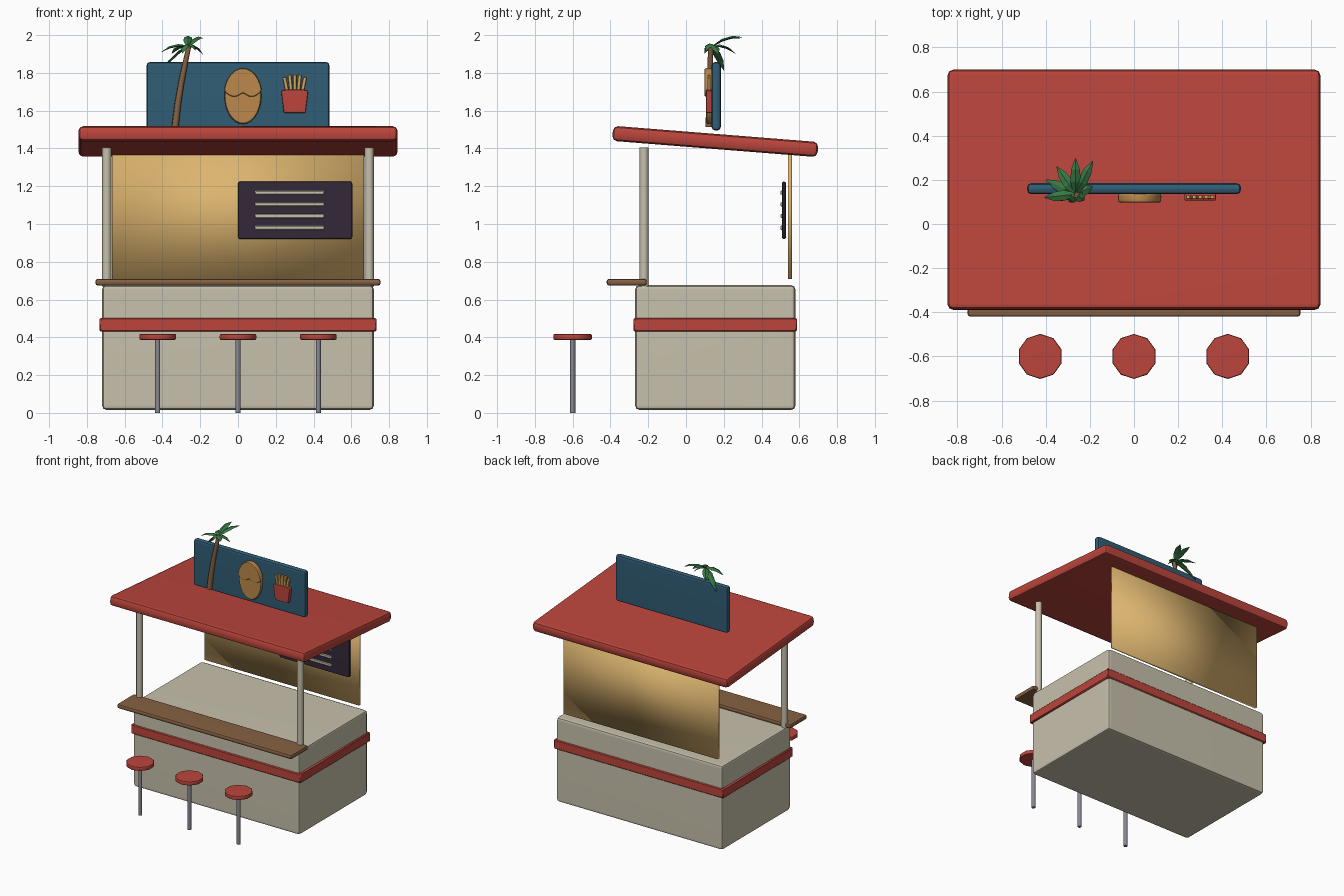
import bpy, bmesh, math
from mathutils import Vector, Matrix

if "Cube" in bpy.data.objects:
    bpy.data.objects.remove(bpy.data.objects["Cube"], do_unlink=True)


def material(name, r, g, b):
    m = bpy.data.materials.new(name)
    m.use_nodes = True
    m.diffuse_color = (r, g, b, 1)
    bsdf = m.node_tree.nodes["Principled BSDF"]
    bsdf.inputs["Base Color"].default_value = (r, g, b, 1)
    bsdf.inputs["Roughness"].default_value = 0.7
    return m


RED = material("red", 0.50, 0.06, 0.045)
CREAM = material("cream", 0.57, 0.53, 0.41)
GOLD = material("golden_wall", 0.72, 0.46, 0.16)
WOOD = material("wood_brown", 0.24, 0.12, 0.055)
DARK = material("dark_board", 0.035, 0.022, 0.04)
METAL = material("grey_metal", 0.25, 0.25, 0.29)
BLUE = material("sign_blue", 0.03, 0.11, 0.18)
GREEN = material("leaf_green", 0.04, 0.19, 0.06)
BUN = material("bun_brown", 0.50, 0.25, 0.07)
FRY = material("fry_yellow", 0.70, 0.40, 0.11)


def finish(bm, name, mat, bevel=0.0, segments=2, smooth=0.7):
    """Bevel the sharp edges, shade and link the object."""
    bmesh.ops.recalc_face_normals(bm, faces=bm.faces)
    if bevel:
        edges = [e for e in bm.edges if e.calc_face_angle(0) > 0.7]
        bmesh.ops.bevel(bm, geom=edges, offset=bevel, segments=segments,
                        profile=0.5, affect='EDGES', clamp_overlap=True)
    mesh = bpy.data.meshes.new(name)
    bm.to_mesh(mesh)
    bm.free()
    mesh.materials.append(mat)
    if smooth:
        mesh.shade_smooth()
        mesh.set_sharp_from_angle(angle=smooth)
    ob = bpy.data.objects.new(name, mesh)
    bpy.context.scene.collection.objects.link(ob)
    if bevel:
        ob.modifiers.new("weighted", 'WEIGHTED_NORMAL').keep_sharp = True
    return ob


def box(name, mat, x, y, z, bevel=0.0, **kw):
    """Box from (min, max) ranges."""
    bm = bmesh.new()
    size = [b - a for a, b in (x, y, z)]
    mid = [(a + b) / 2 for a, b in (x, y, z)]
    bmesh.ops.create_cube(bm, size=1, matrix=Matrix.Diagonal((*size, 1)))
    ob = finish(bm, name, mat, bevel, **kw)
    ob.location = mid
    return ob


def cylinder(name, mat, x, y, z, radius, sides, bevel=0.0):
    bm = bmesh.new()
    bmesh.ops.create_cone(bm, cap_ends=True, segments=sides, radius1=radius,
                          radius2=radius, depth=z[1] - z[0])
    ob = finish(bm, name, mat, bevel)
    ob.location = (x, y, (z[0] + z[1]) / 2)
    return ob


def plate(name, mat, outline, y, bevel):
    """Outline in x and z, extruded from front to back."""
    bm = bmesh.new()
    face = bm.faces.new([bm.verts.new((px, y[0], pz)) for px, pz in outline])
    ext = bmesh.ops.extrude_face_region(bm, geom=[face])
    verts = [v for v in ext["geom"] if isinstance(v, bmesh.types.BMVert)]
    bmesh.ops.translate(bm, verts=verts, vec=(0, y[1] - y[0], 0))
    return finish(bm, name, mat, bevel)


# Kiosk base, trim band and counter
box("kiosk_base", CREAM, (-.72, .72), (-.27, .58), (.015, .677), .025)
box("trim_band", RED, (-.732, .732), (-.277, .587), (.43, .503), .006, segments=1)
box("counter", WOOD, (-.755, .755), (-.42, -.208), (.674, .71), .014)

# Back wall, front posts and tilted roof
box("back_wall", GOLD, (-.667, .667), (.54, .56), (.71, 1.385), smooth=math.pi)
for side, label in ((-1, "right"), (1, "left")):
    cylinder(label + "_post", CREAM, side * .695, -.222, (.67, 1.405), .024, 12)
roof = box("roof", RED, (-.845, .845), (-.392, .698), (1.4, 1.48), .026)
roof.location = (0, .155, 1.437)
roof.rotation_euler.x = -.079

# Menu board with raised lines
box("menu_board", DARK, (0, .605), (.507, .53), (.92, 1.225), .011)
for i in range(4):
    z = 1.166 - i * .062
    box("menu_line_%d" % (i + 1), CREAM, (.09, .455), (.5, .512),
        (z - .011, z + .011), .004, segments=1)

# Roof sign
box("roof_sign", BLUE, (-.485, .485), (.135, .185), (1.495, 1.858), .02)

# Burger emblem: lower bun with a scalloped upper bun over it
CX, CZ, RX, RZ = .026, 1.677, .102, .148
ring = [(math.cos(math.tau * i / 28), math.sin(math.tau * i / 28)) for i in range(28)]
plate("lower_bun", BUN, [(CX + RX * .96 * c, CZ + RZ * s) for c, s in ring],
      (.106, .138), .014)
upper = [(CX + RX * c, CZ + RZ * s) for c, s in ring if s > .1]
seam = [(CX - RX * .9 + RX * 1.8 * i / 12,
         CZ + .018 - .022 * abs(math.sin(math.tau * i / 12))) for i in range(13)]
plate("upper_bun", BUN, upper + seam, (.097, .138), .01)

# Fries emblem
plate("fries_box", RED, [(.243, 1.588), (.357, 1.588), (.372, 1.705), (.34, 1.712),
                         (.26, 1.712), (.228, 1.705)], (.106, .138), .006)
for i in range(5):
    t = i - 2
    fry = box("fry_%d" % (i + 1), FRY, (-.009, .009), (-.008, .008), (-.055, .055),
              .002, segments=1)
    fry.location = (.3 + t * .022, .122, 1.735 - .006 * abs(t) + .006 * (i % 2))
    fry.rotation_euler.y = t * .1

# Palm trunk: a tapered curve leaning inward
curve = bpy.data.curves.new("palm_trunk", 'CURVE')
curve.dimensions = '3D'
curve.bevel_depth = .02
curve.bevel_resolution = 1
curve.use_fill_caps = True
path = [(-.333, 1.515), (-.318, 1.64), (-.3, 1.75), (-.28, 1.85), (-.258, 1.95)]
spline = curve.splines.new('POLY')
spline.points.add(len(path) - 1)
for i, (x, z) in enumerate(path):
    spline.points[i].co = (x, .123 + .002 * i, z, 1)
    spline.points[i].radius = 1.0 - .08 * i
curve.materials.append(WOOD)
trunk = bpy.data.objects.new("palm_trunk", curve)
bpy.context.scene.collection.objects.link(trunk)

# Palm leaves: folded, arching blades from the crown to each tip
CROWN = Vector((-.265, .135, 1.94))
TIPS = [(-.4, .2, 1.815), (-.35, .26, 1.905), (-.265, .296, 1.99), (-.187, .285, 1.985),
        (-.405, .12, 1.912), (-.295, .1, 1.905), (-.225, .108, 1.92), (-.187, .17, 1.9)]
bm = bmesh.new()
for tip in TIPS:
    tip = Vector(tip)
    along = tip - CROWN
    across = along.cross(Vector((0, 0, 1))).normalized()
    rows = []
    for t, width in ((0, .007), (.35, .024), (.7, .02), (1, .002)):
        mid = CROWN + along * t + Vector((0, 0, .1 * t * (1 - t)))
        drop = Vector((0, 0, -.4 * width))
        rows.append([bm.verts.new(p) for p in
                     (mid - across * width + drop, mid, mid + across * width + drop,
                      mid - Vector((0, 0, .5 * width + .002)))])
    for a, b in zip(rows, rows[1:]):
        for k in range(4):
            n = (k + 1) % 4
            bm.faces.new((a[k], a[n], b[n], b[k]))
    bm.faces.new(rows[0])
    bm.faces.new(rows[-1])
finish(bm, "palm_leaves", GREEN, smooth=0)

# Bar stools
for i, x in enumerate((-.425, 0, .425)):
    cylinder("stool_leg_%d" % (i + 1), METAL, x, -.6, (0, .39), .014, 10)
    cylinder("stool_seat_%d" % (i + 1), RED, x, -.6, (.386, .418), .102, 10, .008)
